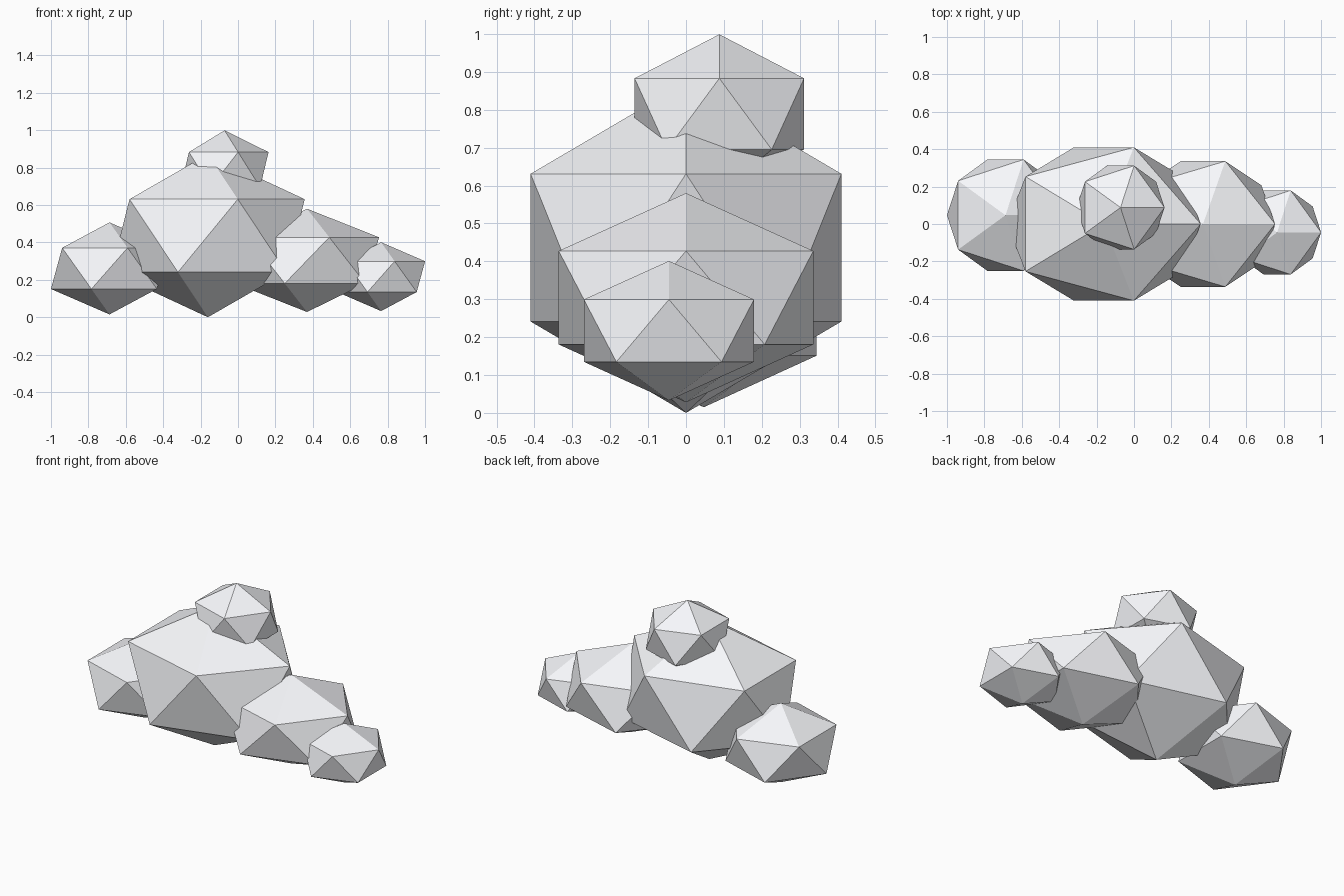
import bpy

if "Cube" in bpy.data.objects:
    bpy.data.objects.remove(bpy.data.objects["Cube"])

# Near-white cloud colour
white = bpy.data.materials.new("cloud_white")
white.diffuse_color = (0.94, 0.95, 0.98, 1)
white.use_nodes = True
white.node_tree.nodes["Principled BSDF"].inputs["Base Color"].default_value = white.diffuse_color


def puff(name, centre, radii):
    """One faceted 20-sided cloud puff, stretched to its radii."""
    bpy.ops.mesh.primitive_ico_sphere_add(subdivisions=1, radius=1, location=centre)
    ob = bpy.context.object
    ob.name = name
    ob.scale = radii
    bpy.ops.object.transform_apply(location=False, rotation=False, scale=True)
    bpy.ops.object.shade_flat()
    ob.data.materials.append(white)
    return ob


# Large body with smaller puffs around it
puff("main_puff", (-0.161, 0.0, 0.436), (0.579, 0.482, 0.436))
puff("left_puff", (-0.687, 0.047, 0.261), (0.350, 0.350, 0.246))
puff("right_puff", (0.369, 0.0, 0.304), (0.431, 0.395, 0.276))
puff("far_right_puff", (0.765, -0.045, 0.217), (0.263, 0.264, 0.184))
puff("top_puff", (-0.072, 0.088, 0.789), (0.263, 0.263, 0.210))
